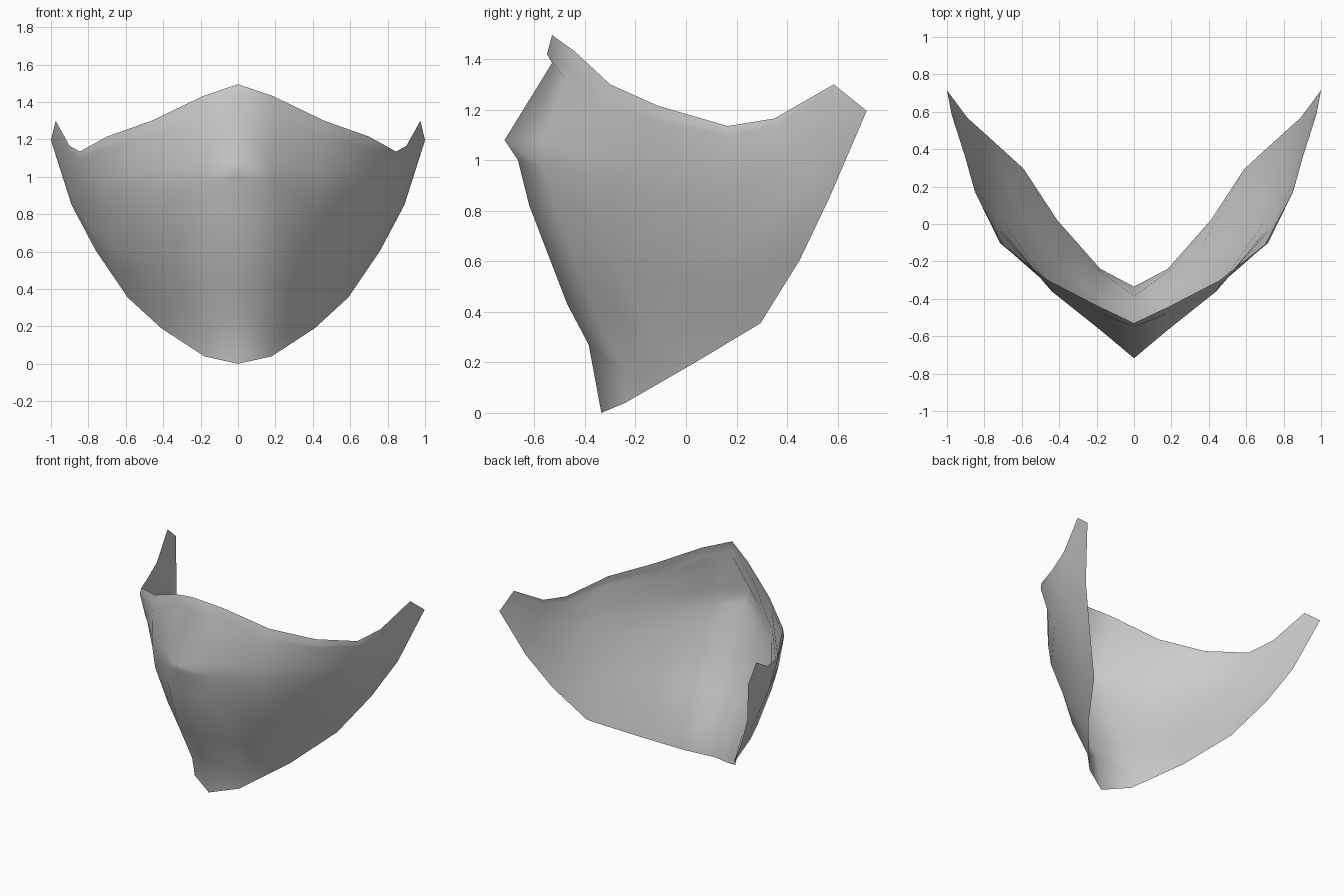
import bpy
from mathutils import Vector

if "Cube" in bpy.data.objects:
    bpy.data.objects.remove(bpy.data.objects["Cube"])

# Centre ridge and the two columns beside it, from brow down to chin
ridge = [(0, -.53, 1.495), (0, -.55, 1.42), (0, -.53, 1.385), (0, -.718, 1.08), (0, -.665, 1.0),
         (0, -.62, .82), (0, -.47, .43), (0, -.385, .27), (0, -.335, 0)]
cheek = [(.19, -.44, 1.43), (.19, -.465, 1.36), (.19, -.475, 1.32), (.17, -.575, 1.08), (.185, -.56, .97),
         (.20, -.525, .82), (.21, -.38, .44), (.20, -.24, .16), (.18, -.24, .04)]
jaw = [(.46, -.30, 1.30), (.46, -.315, 1.24), (.46, -.325, 1.20), (.44, -.36, 1.03), (.435, -.362, .95),
       (.425, -.345, .80), (.39, -.25, .52), (.35, -.145, .33), (.41, .02, .19)]
rows = [0, .05, .075, .28, .33, .45, .71, .82, 1]

# Side columns: top edge point, bottom edge point, outward bulge
sides = [((.70, -.11, 1.215), (.59, .295, .355), .075),
         ((.845, .165, 1.135), (.76, .45, .605), .035),
         ((.90, .35, 1.165), (.89, .567, .85), .012),
         ((.975, .585, 1.30), (1.0, .715, 1.195), 0)]


def side_column(top, bottom, bulge):
    outward = Vector((.85, -.5, 0))
    return [Vector(top).lerp(Vector(bottom), t) + outward * bulge * (4 * t * (1 - t)) ** .65 for t in rows]


columns = [ridge, cheek, jaw] + [side_column(*s) for s in sides]
n = len(rows)
verts = [tuple(p) for col in columns for p in col]
faces = [(c * n + r, c * n + r + 1, (c + 1) * n + r + 1, (c + 1) * n + r)
         for c in range(len(columns) - 1) for r in range(n - 1)]

# Open mask shell, half modelled and mirrored
mesh = bpy.data.meshes.new("mask_shell")
mesh.from_pydata(verts, [], faces)
mesh.shade_smooth()
mask = bpy.data.objects.new("mask_shell", mesh)
bpy.context.collection.objects.link(mask)
mirror = mask.modifiers.new("mirror", 'MIRROR')
mirror.use_clip = True
mirror.merge_threshold = .001

# Plain grey
grey = bpy.data.materials.new("light_grey")
grey.diffuse_color = (.6, .6, .6, 1)
grey.use_nodes = True
grey.node_tree.nodes["Principled BSDF"].inputs["Base Color"].default_value = grey.diffuse_color
mesh.materials.append(grey)
